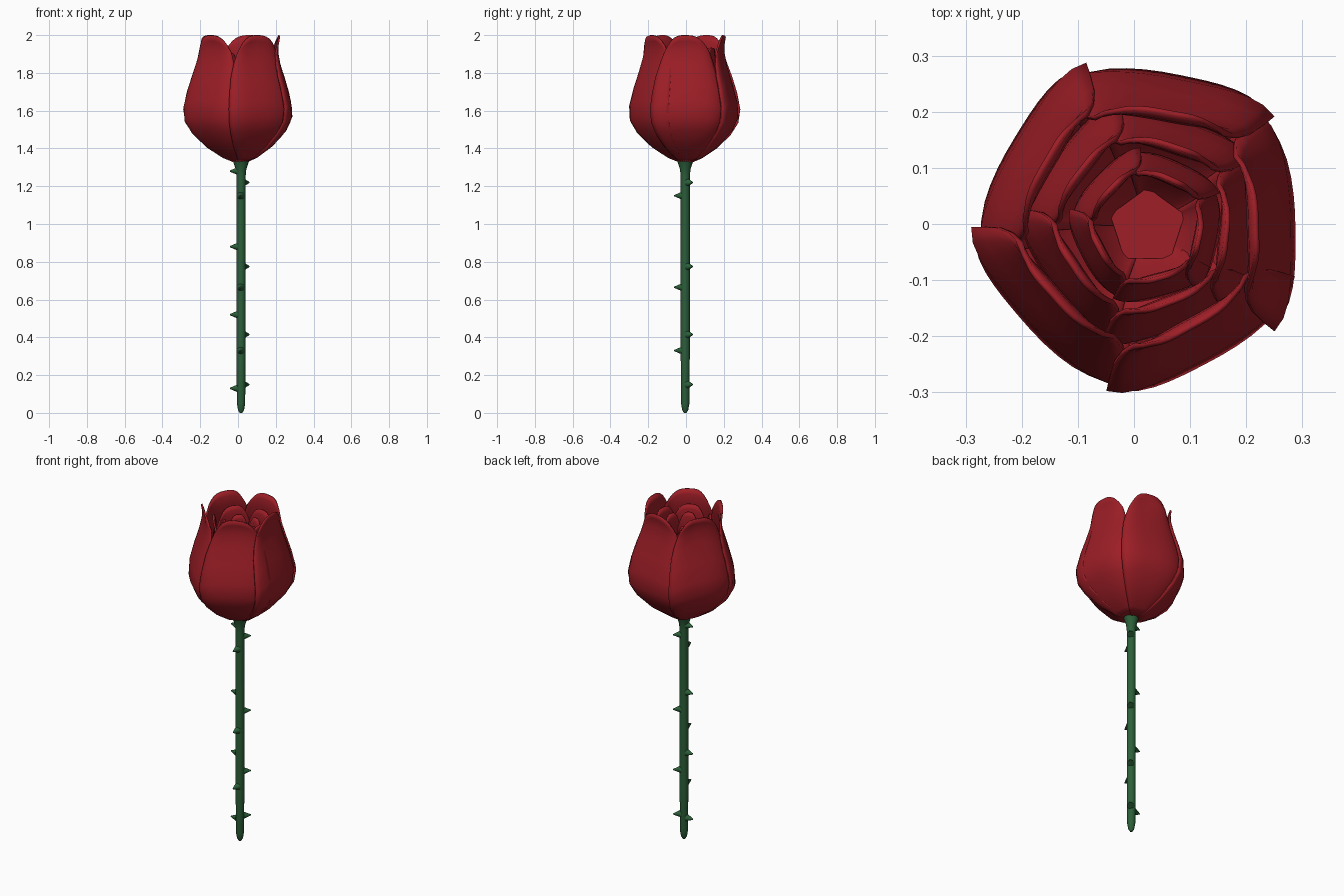
import bpy, bmesh, math
from mathutils import Vector

if "Cube" in bpy.data.objects:
    bpy.data.objects.remove(bpy.data.objects["Cube"])

def material(name, rgb):
    m = bpy.data.materials.new(name)
    m.diffuse_color = (*rgb, 1)
    m.use_nodes = True
    m.node_tree.nodes["Principled BSDF"].inputs["Base Color"].default_value = m.diffuse_color
    return m

RED = material("petal_red", (0.34, 0.013, 0.02))
GREEN = material("stem_green", (0.025, 0.115, 0.04))
STEM_X, STEM_Y = 0.016, -0.004

def make_object(name, bm, mat, angle=40):
    bmesh.ops.recalc_face_normals(bm, faces=bm.faces)
    me = bpy.data.meshes.new(name)
    bm.to_mesh(me)
    bm.free()
    me.materials.append(mat)
    ob = bpy.data.objects.new(name, me)
    bpy.context.collection.objects.link(ob)
    bpy.ops.object.select_all(action='DESELECT')
    ob.select_set(True)
    bpy.context.view_layer.objects.active = ob
    bpy.ops.object.shade_smooth_by_angle(angle=math.radians(angle))
    return ob

# stem: lathed profile, rounded foot and flared top
bm = bmesh.new()
rings = []
for z, r in [(0, .007), (0.015, .016), (0.05, .022), (0.3, .024), (0.8, .024),
             (1.25, .024), (1.29, .028), (1.32, .038), (1.34, .045)]:
    rings.append([bm.verts.new((STEM_X + r * math.cos(a * math.tau / 16),
                                STEM_Y + r * math.sin(a * math.tau / 16), z)) for a in range(16)])
for lo, hi in zip(rings, rings[1:]):
    for i in range(16):
        j = (i + 1) % 16
        bm.faces.new((lo[i], lo[j], hi[j], hi[i]))
bm.faces.new(rings[0])
bm.faces.new(rings[-1])
make_object("stem", bm, GREEN)

# thorns: small cones in three rows round the stem
thorns = {180: (1.28, .88, .52, .13), 42: (1.22, .775, .415, .15), 266: (1.15, .665, .33)}
bm = bmesh.new()
for deg, heights in thorns.items():
    d = Vector((math.cos(math.radians(deg)), math.sin(math.radians(deg)), 0))
    rot = d.to_track_quat('Z', 'Y').to_matrix().to_4x4()
    for z in heights:
        cone = bmesh.ops.create_cone(bm, cap_ends=True, segments=12, radius1=.02,
                                     radius2=.003, depth=.04)
        bmesh.ops.transform(bm, matrix=rot, verts=cone['verts'])
        bmesh.ops.translate(bm, verts=cone['verts'],
                            vec=Vector((STEM_X, STEM_Y, z)) + d * .039)
make_object("thorns", bm, GREEN)

# petals: a curved grid following the bud profile, thickened
PROFILE = [(1.335, .03), (1.36, .085), (1.42, .165), (1.5, .235), (1.57, .265), (1.65, .257),
           (1.75, .23), (1.85, .2), (1.92, .187), (1.97, .19), (2.0, .2)]

def bud_radius(z):
    for (z0, r0), (z1, r1) in zip(PROFILE, PROFILE[1:]):
        if z <= z1:
            return r0 + (r1 - r0) * (z - z0) / (z1 - z0)
    return PROFILE[-1][1]

def petal(name, deg, scale, height, cx, cy):
    bm = bmesh.new()
    cols, grid = 14, []
    for zp, _ in PROFILE:
        t = (zp - 1.335) / .665
        row = []
        for c in range(cols + 1):
            u = 2 * c / cols - 1
            z = 1.335 + t * (.665 - .09 * abs(u) ** 3)       # rounded top edge
            half = 37 if u < 0 else 46                       # inner end tucks further round
            half -= 8 * max(0, (t - .7) / .3) ** 2           # narrows towards the tip
            a = math.radians(deg + u * half)
            # flattened face with rounded corners; one edge outside its neighbour
            r = bud_radius(z) * scale * (1 + .2 * u * u - .10 * u ** 6 - .03 * u)
            row.append(bm.verts.new((cx + r * math.cos(a), cy + r * math.sin(a),
                                     1.335 + (z - 1.335) * height)))
        grid.append(row)
    for lo, hi in zip(grid, grid[1:]):
        for c in range(cols):
            bm.faces.new((lo[c], lo[c + 1], hi[c + 1], hi[c]))
    ob = make_object(name, bm, RED, 50)
    mod = ob.modifiers.new("thickness", 'SOLIDIFY')
    mod.thickness = .009
    mod.offset = -1

SPREAD = (-2, 76, 146, 218, 295)      # slightly uneven petal directions
for ring, (scale, height, turn, cx, cy) in enumerate([
        (1.0, 1.0, 0, .014, 0), (.72, .9, -8, .018, 0), (.45, .86, -14, .024, -.005)]):
    for i, deg in enumerate(SPREAD):
        petal(f"petal_ring{ring + 1}_{i + 1}", deg + turn, scale, height, cx, cy)

# flat five-sided floor inside the bud
bm = bmesh.new()
bmesh.ops.create_cone(bm, cap_ends=True, segments=5, radius1=.045, radius2=.07, depth=.03)
bmesh.ops.translate(bm, verts=bm.verts, vec=(.024, -.005, 1.375))
make_object("bud_floor", bm, RED)
